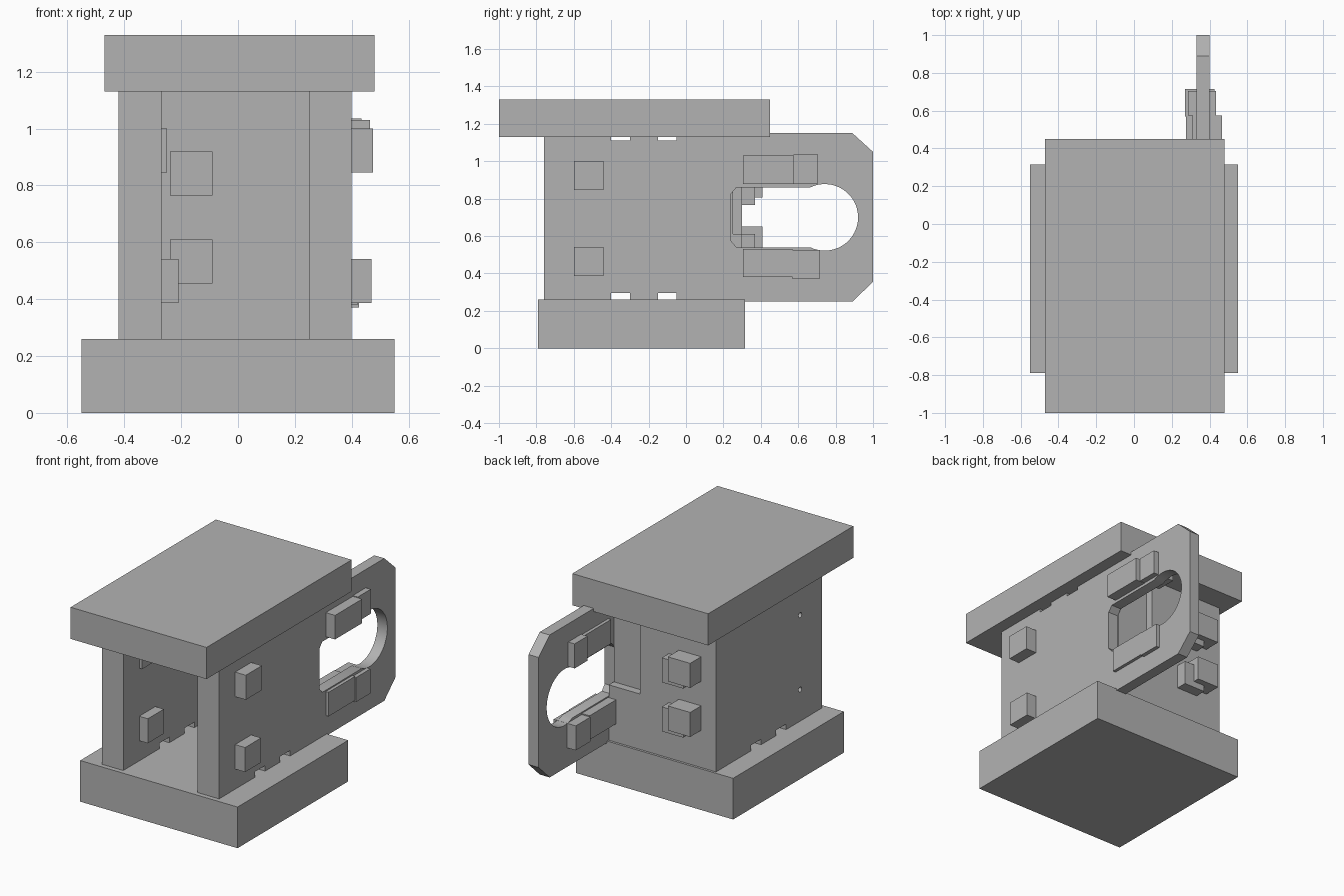
import bpy, bmesh, math

if "Cube" in bpy.data.objects:
    bpy.data.objects.remove(bpy.data.objects["Cube"])

mat = bpy.data.materials.new("plain_grey")
mat.diffuse_color = (0.45, 0.45, 0.45, 1)
mat.use_nodes = True
mat.node_tree.nodes["Principled BSDF"].inputs["Base Color"].default_value = mat.diffuse_color


def finish(name, bm):
    bmesh.ops.recalc_face_normals(bm, faces=bm.faces)
    me = bpy.data.meshes.new(name)
    bm.to_mesh(me)
    bm.free()
    me.materials.append(mat)
    ob = bpy.data.objects.new(name, me)
    bpy.context.collection.objects.link(ob)
    return ob


def extrude_x(name, pts, x0, x1):
    """Extrude a (y, z) outline from x0 to x1."""
    bm = bmesh.new()
    face = bm.faces.new([bm.verts.new((x0, y, z)) for y, z in pts])
    res = bmesh.ops.extrude_face_region(bm, geom=[face])
    verts = [v for v in res["geom"] if isinstance(v, bmesh.types.BMVert)]
    bmesh.ops.translate(bm, verts=verts, vec=(x1 - x0, 0, 0))
    return finish(name, bm)


def box(name, x0, x1, y0, y1, z0, z1):
    return extrude_x(name, [(y0, z0), (y1, z0), (y1, z1), (y0, z1)], x0, x1)


def cut(target, cutter):
    cutter.hide_render = True
    mod = target.modifiers.new("cut", "BOOLEAN")
    mod.operation = "DIFFERENCE"
    mod.solver = "EXACT"
    mod.object = cutter
    bpy.context.view_layer.objects.active = target
    bpy.ops.object.modifier_apply(modifier=mod.name)
    bpy.data.objects.remove(cutter)


def circle(cy, cz, r, a0, a1, n):
    return [(cy + r * math.cos(math.radians(a0 + (a1 - a0) * i / n)),
             cz + r * math.sin(math.radians(a0 + (a1 - a0) * i / n))) for i in range(n + 1)]


# Base and roof slabs
box("base_slab", -0.55, 0.55, -0.79, 0.315, 0, 0.26)
box("roof_slab", -0.47, 0.48, -1.0, 0.45, 1.13, 1.33)

# Side walls, with vent notches along the bottom and top edges
bottom = [(-0.76, 0.25)]
top = []
for y in (-0.40, -0.15):
    bottom += [(y, 0.25), (y, 0.295), (y + 0.1, 0.295), (y + 0.1, 0.25)]
for y in (-0.05, -0.30):
    top += [(y, 1.15), (y, 1.11), (y - 0.1, 1.11), (y - 0.1, 1.15)]
top.append((-0.76, 1.15))

left_wall = extrude_x("left_wall", bottom + [(0.30, 0.25), (0.30, 1.15)] + top, -0.42, -0.27)
for z in (0.93, 0.46):
    cut(left_wall, extrude_x("hole_cutter", circle(-0.54, z, 0.016, 0, 345, 23), -0.45, -0.36))

extrude_x("right_wall_lining", bottom + [(0.25, 0.25), (0.25, 1.15)] + top, 0.25, 0.33)

# Right wall outer plate, which reaches past the back and holds the keyhole opening
end = [(0.89, 0.25), (1.0, 0.355), (1.0, 1.05), (0.89, 1.15)]
plate = extrude_x("right_wall_plate", bottom + end + top, 0.33, 0.40)
keyhole = [(0.24, 0.575), (0.24, 0.825), (0.27, 0.86)] + circle(0.742, 0.70, 0.178, 116, -116, 32) + [(0.27, 0.54)]
cut(plate, extrude_x("keyhole_cutter", keyhole, 0.2, 0.5))

# Back wall with a shallow recess beside the plate
box("back_wall", -0.27, 0.33, 0.15, 0.25, 0.26, 1.13)
box("back_wall_face", -0.27, 0.11, 0.25, 0.30, 0.26, 1.13)
box("back_wall_sill", 0.11, 0.33, 0.25, 0.30, 0.26, 0.61)

# Studs on the side walls
for label, z, x_out, x_in in (("upper", 0.845, 0.475, -0.25), ("lower", 0.387, 0.47, -0.21)):
    box(label + "_right_stud", 0.39, x_out, -0.60, -0.44, z, z + 0.155)
    box(label + "_left_stud", -0.28, x_in, -0.60, -0.44, z, z + 0.155)

# Paired studs on the back wall
for label, z in (("upper", 0.765), ("lower", 0.455)):
    box(label + "_back_stud_small", -0.24, -0.09, 0.10, 0.37, z, z + 0.155)
    box(label + "_back_stud_large", -0.316, -0.16, 0.29, 0.41, z + 0.04, z + 0.195)

# Stepped blocks clamped on both sides of the plate, above and below the opening
box("upper_clamp_near", 0.31, 0.465, 0.305, 0.575, 0.878, 1.03)
box("upper_clamp_far", 0.285, 0.435, 0.575, 0.705, 0.88, 1.035)
box("lower_clamp_near", 0.275, 0.42, 0.305, 0.57, 0.38, 0.532)
box("lower_clamp_far", 0.27, 0.425, 0.57, 0.715, 0.37, 0.525)

# Keep flat faces crisp and round only the curved cuts
for ob in bpy.context.scene.objects:
    ob.select_set(True)
bpy.context.view_layer.objects.active = plate
bpy.ops.object.shade_smooth_by_angle(angle=math.radians(25))
